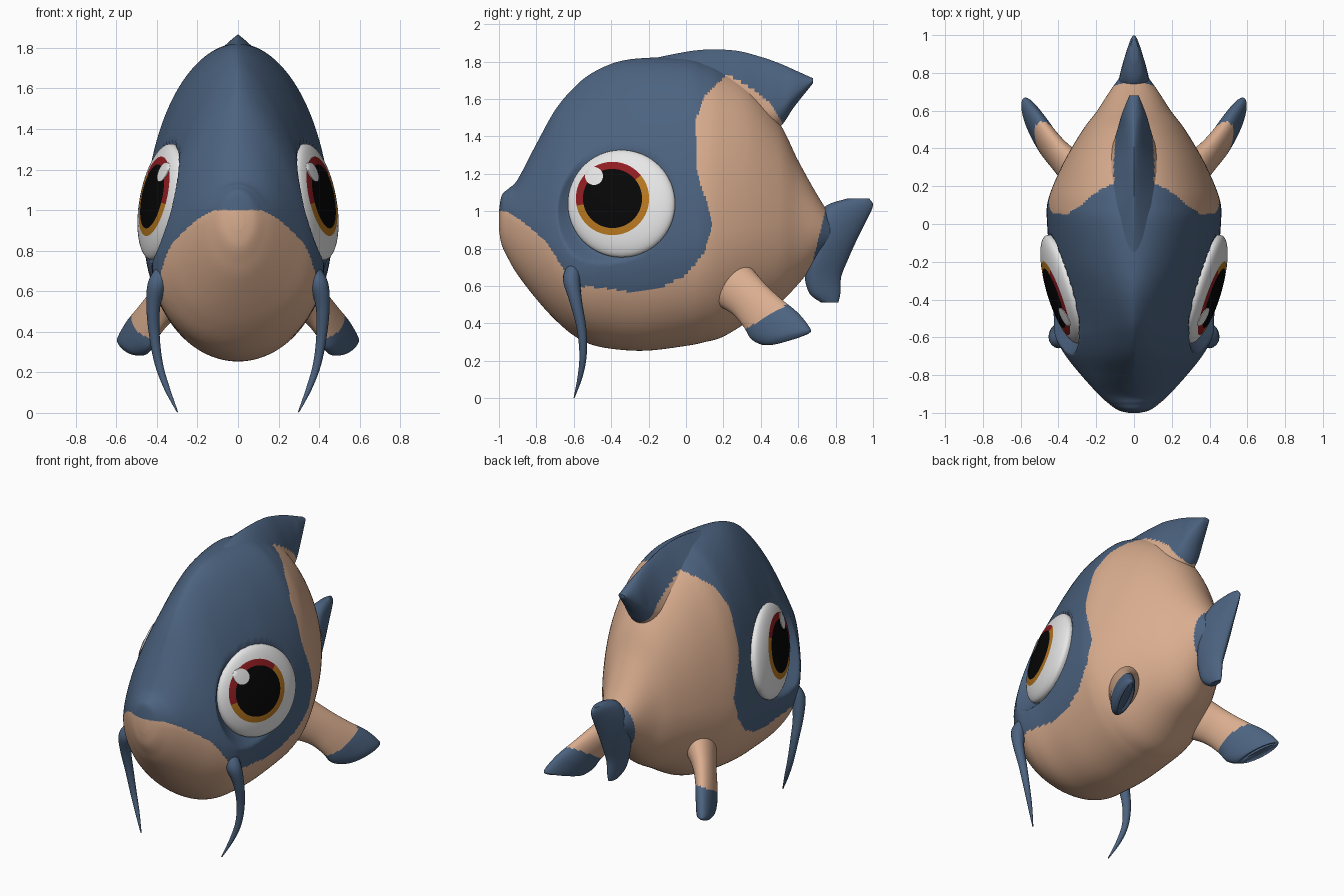
import bpy, bmesh, math
from mathutils import Vector

if "Cube" in bpy.data.objects:
    bpy.data.objects.remove(bpy.data.objects["Cube"], do_unlink=True)


def material(name, rgb):
    m = bpy.data.materials.new(name)
    m.use_nodes = True
    m.diffuse_color = (*rgb, 1)
    bsdf = m.node_tree.nodes["Principled BSDF"]
    bsdf.inputs["Base Color"].default_value = (*rgb, 1)
    bsdf.inputs["Roughness"].default_value = 0.7
    return m


BLUE = material("slate_blue", (0.072, 0.124, 0.215))
PEACH = material("peach", (0.70, 0.42, 0.275))
WHITE = material("eye_white", (0.85, 0.85, 0.85))
BLACK = material("pupil_black", (0.002, 0.002, 0.002))
RED = material("iris_red", (0.28, 0.012, 0.015))
ORANGE = material("iris_orange", (0.47, 0.185, 0.014))


def smooth(rows, steps):
    """Catmull-Rom resampling of rows of numbers."""
    out = []
    for i in range(len(rows) - 1):
        a, b, c, d = (rows[min(max(i + k, 0), len(rows) - 1)] for k in (-1, 0, 1, 2))
        for s in range(steps):
            t = s / steps
            out.append([q + t / 2 * (r - p + t * (2 * p - 5 * q + 4 * r - u + t * (3 * (q - r) + u - p)))
                        for p, q, r, u in zip(a, b, c, d)])
    return out + [list(rows[-1])]


def skin(name, rings, mats, rule=None, mirror=False):
    """Bridge closed rings, cap both ends, colour the faces by a rule on their centre."""
    bm = bmesh.new()
    loops = [[bm.verts.new(p) for p in ring] for ring in rings]
    n = len(loops[0])
    for a, b in zip(loops, loops[1:]):
        for i in range(n):
            j = (i + 1) % n
            bm.faces.new((a[i], a[j], b[j], b[i]))
    for loop in (loops[0], loops[-1]):
        centre = bm.verts.new(sum((v.co for v in loop), Vector()) / n)
        for i in range(n):
            bm.faces.new((loop[i], loop[(i + 1) % n], centre))
    bmesh.ops.recalc_face_normals(bm, faces=bm.faces)
    for f in bm.faces:
        if rule:
            f.material_index = rule(f.calc_center_median())
    mesh = bpy.data.meshes.new(name)
    bm.to_mesh(mesh)
    bm.free()
    for m in mats:
        mesh.materials.append(m)
    ob = bpy.data.objects.new(name, mesh)
    bpy.context.collection.objects.link(ob)
    bpy.ops.object.select_all(action="DESELECT")
    ob.select_set(True)
    bpy.context.view_layer.objects.active = ob
    bpy.ops.object.shade_smooth_by_angle(angle=math.radians(55))
    if mirror:
        ob.modifiers.new("mirror", "MIRROR").use_axis[0] = True
    return ob


def slices(rows, steps, count):
    """Rings from rows of: position, low, high, half width, level of widest, upper roundness."""
    rings = []
    for pos, low, high, w, mid, q in smooth(rows, steps):
        ring = []
        for i in range(count):
            a = math.tau * i / count
            c, s = math.cos(a), math.sin(a)
            e = 2 / q if s > 0 else 1
            x = w * math.copysign(abs(c) ** e, c)
            ring.append((x, pos, mid + (high - mid if s > 0 else mid - low) * math.copysign(abs(s) ** e, s)))
        rings.append(ring)
    return rings


def ribs(rows, steps, count):
    """Rings from rows of: upper edge point, lower edge point, half thickness."""
    rows = smooth(rows, steps)
    mids = [(Vector(r[:3]) + Vector(r[3:6])) / 2 for r in rows]
    rings = []
    for i, r in enumerate(rows):
        wide = (Vector(r[:3]) - Vector(r[3:6])) / 2
        axis = mids[min(i + 1, len(rows) - 1)] - mids[max(i - 1, 0)]
        thin = axis.cross(wide).normalized() * r[6]
        rings.append([mids[i] + wide * math.cos(math.tau * k / count) + thin * math.sin(math.tau * k / count)
                      for k in range(count)])
    return rings


# Blue coat outline, seen from the side (y, z)
COAT = [(-1.1, 1.002), (-.96, 1), (-.88, .95), (-.75, .84), (-.66, .7), (-.6, .6), (-.45, .59), (-.3, .57),
        (-.15, .58), (0, .66), (.1, .78), (.14, .93), (.11, 1.05), (.06, 1.2), (.05, 1.48), (.1, 1.62),
        (.22, 1.73), (.35, 1.66), (.45, 1.58), (.5, 1.5), (.52, 1.46), (.8, 1.46), (.8, 2), (-1.1, 2)]


def coat_rule(p):
    inside = p.y > .65 + (p.z - .62) * .25
    for (y0, z0), (y1, z1) in zip(COAT, COAT[1:] + COAT[:1]):
        if (z0 > p.z) != (z1 > p.z) and p.y < y0 + (p.z - z0) / (z1 - z0) * (y1 - y0):
            inside = not inside
    return 0 if inside else 1


# Eye surface: a slanted plane with a shallow bulge
EYE_Y, EYE_Z, EYE_R = -.345, 1.04, .287
IRIS_Y, IRIS_Z, PUPIL_R, IRIS_R = -.393, 1.068, .158, .196


def eye_plane(y, z):
    return .378 + .27 * (y - EYE_Y) - .15 * (z - EYE_Z)


def eye_rho(y, z):
    return math.hypot(y - EYE_Y, z - EYE_Z) / EYE_R


def eye_x(y, z):
    return eye_plane(y, z) + .078 * math.sqrt(max(0, 1 - eye_rho(y, z) ** 2))


# Body, with shallow sloping sockets around the eyes
body_rows = [(-1, .9, 1, .03, .95, 2), (-.985, .82, 1.085, .085, .955, 2), (-.95, .745, 1.12, .135, .95, 1.9),
             (-.9, .66, 1.17, .19, .93, 1.8), (-.8, .53, 1.36, .28, .87, 1.6), (-.7, .42, 1.54, .36, .8, 1.5),
             (-.6, .335, 1.66, .415, .75, 1.45), (-.5, .285, 1.74, .425, .74, 1.5), (-.36, .26, 1.8, .43, .78, 1.65),
             (-.2, .255, 1.82, .445, .82, 1.85), (0, .28, 1.82, .46, .86, 2), (.1, .3, 1.8, .46, .88, 2),
             (.2, .33, 1.76, .43, .9, 2), (.35, .42, 1.66, .36, .92, 2), (.5, .51, 1.47, .27, .92, 2),
             (.6, .61, 1.27, .195, .92, 2), (.7, .73, 1.09, .13, .91, 2), (.77, .8, .98, .08, .89, 2)]
body_rings = slices(body_rows, 14, 200)
for ring in body_rings:
    for i, (x, y, z) in enumerate(ring):
        limit = eye_plane(y, z) - .012 + max(0, eye_rho(y, z) - 1) * .25
        if eye_rho(y, z) < 1.6:
            ring[i] = (math.copysign(min(abs(x), limit), x), y, z)
skin("body", body_rings, [BLUE, PEACH], coat_rule)

# Dorsal fin, flaring into the back
dorsal_rows = [(-.3, 1.5, 1.79, .22, 1.56, 1.6), (.04, 1.5, 1.858, .23, 1.58, 1.25), (.25, 1.48, 1.86, .18, 1.55, 1.2),
               (.4, 1.43, 1.825, .12, 1.53, 1.35), (.5, 1.45, 1.79, .088, 1.55, 1.6),
               (.58, 1.56, 1.755, .065, 1.63, 1.8), (.68, 1.685, 1.71, .025, 1.7, 2)]
skin("dorsal_fin", slices(dorsal_rows, 12, 96), [BLUE, PEACH], coat_rule)

# Tail fin, sliced by height: swap the y and z of each ring
tail_rows = [(.513, .72, .815, .02, .76, 2), (.56, .66, .825, .04, .71, 1.7), (.65, .635, .83, .06, .7, 1.6),
             (.75, .65, .87, .08, .71, 1.5), (.85, .67, .915, .085, .73, 1.5), (.95, .69, .965, .075, .76, 1.5),
             (1.03, .75, 1, .05, .82, 1.6), (1.067, .86, .98, .02, .91, 2)]
tail_rings = [[(x, y, z) for x, z, y in ring] for ring in slices(tail_rows, 4, 32)]
skin("tail_fin", tail_rings, [BLUE])

# Side fins with blue tips
fin_rows = [(.29, .33, .72, .26, .16, .5, .1), (.39, .42, .615, .35, .25, .45, .07), (.465, .51, .53, .41, .31, .38, .06),
            (.53, .6, .455, .44, .35, .315, .058), (.58, .665, .37, .47, .41, .285, .05),
            (.572, .655, .345, .49, .45, .287, .025)]
skin("side_fins", ribs(fin_rows, 10, 48), [BLUE, PEACH],
     lambda p: 0 if p.z < .37 + .6 * (p.y - .32) else 1, mirror=True)

# Whiskers hanging from the mouth corners
whisker = [(.365, -.6, .7, .04), (.4, -.612, .63, .046), (.418, -.59, .52, .034), (.412, -.56, .38, .026),
           (.39, -.55, .24, .02), (.35, -.565, .12, .014), (.298, -.598, .003, .003)]
skin("whiskers", ribs([(x, y + r, z, x, y - r, z, r) for x, y, z, r in whisker], 5, 16), [BLUE], mirror=True)

# Eyes: rings centred on the iris, spreading out to the rim
TURN = [math.tau * i / 64 for i in range(64)]


def disc(y, z, r, lift=0):
    pts = [(y + r * math.cos(a), z + r * math.sin(a)) for a in TURN]
    return [(eye_x(*p) + lift, *p) for p in pts]


eye_rings = [disc(IRIS_Y, IRIS_Z, r) for r in (.02, .06, .11, PUPIL_R, IRIS_R)]
for k in range(1, 9):
    s = 1 - (1 - k / 8) ** 2
    ring = []
    for a in TURN:
        c, n = math.cos(a), math.sin(a)
        y = (1 - s) * (IRIS_Y + IRIS_R * c) + s * (EYE_Y + EYE_R * c)
        z = (1 - s) * (IRIS_Z + IRIS_R * n) + s * (EYE_Z + EYE_R * n)
        ring.append((eye_x(y, z), y, z))
    eye_rings.append(ring)
eye_rings.append([(x - .05, y, z) for x, y, z in eye_rings[-1]])


def eye_rule(p):
    d = math.hypot(p.y - IRIS_Y, p.z - IRIS_Z)
    if d > IRIS_R or p.x < eye_plane(p.y, p.z) - .01:
        return 0
    if d < PUPIL_R:
        return 1
    return 2 if p.z > 1.02 + .46 * (p.y + .585) else 3


skin("eyes", eye_rings, [WHITE, BLACK, RED, ORANGE], eye_rule, mirror=True)

# Eye highlights, cutting across the iris ring
glint = [disc(-.492, 1.188, r, .004) for r in (.01, .03, .048)] + [disc(-.492, 1.188, .048, -.003)]
skin("eye_highlights", glint, [WHITE], mirror=True)
